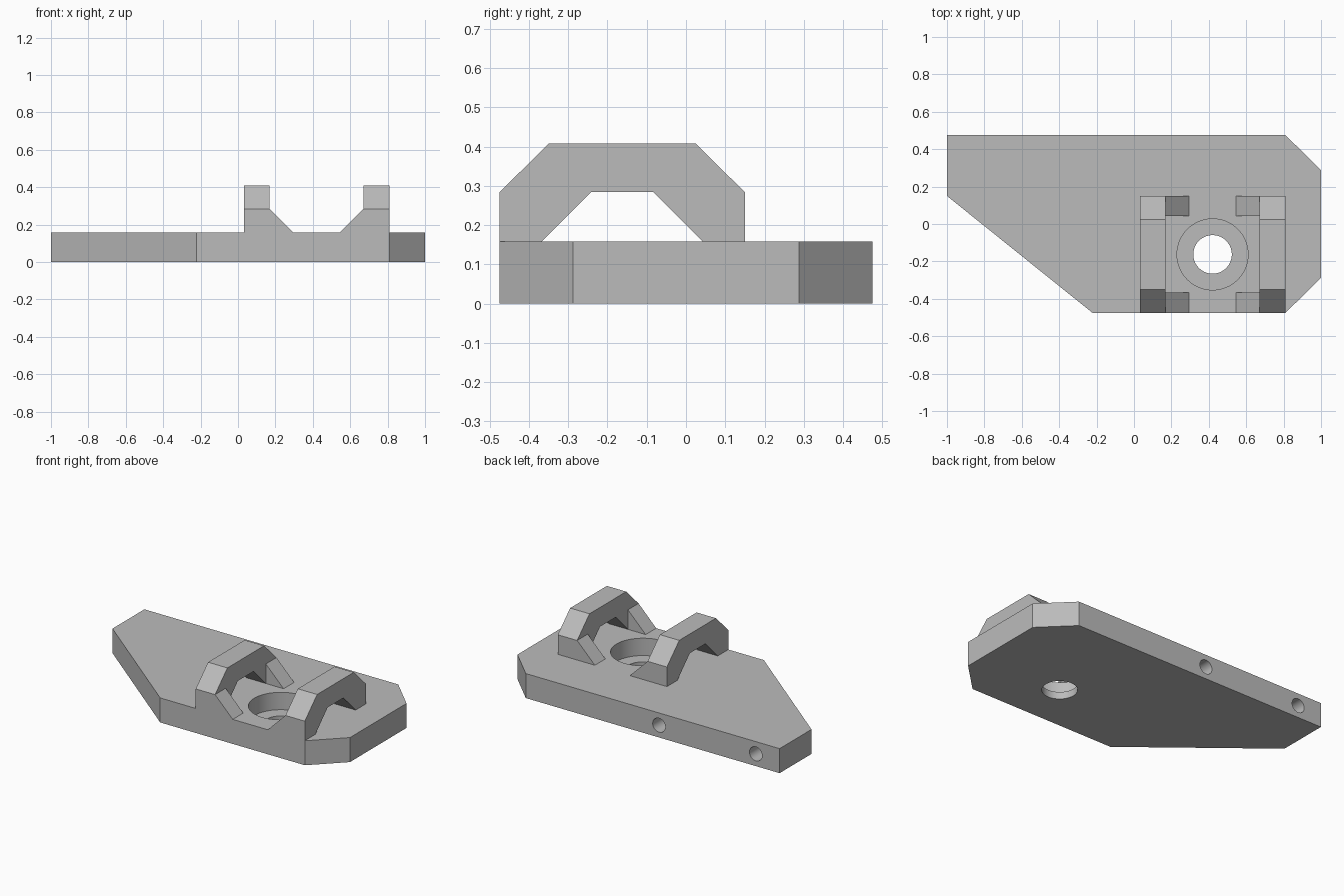
import bpy, bmesh, math
from mathutils import Vector

cube = bpy.data.objects.get("Cube")
if cube:
    bpy.data.objects.remove(cube, do_unlink=True)

grey = bpy.data.materials.new("plain grey")
grey.use_nodes = True
colour = (0.5, 0.5, 0.5, 1)
grey.diffuse_color = colour
grey.node_tree.nodes["Principled BSDF"].inputs["Base Color"].default_value = colour


def prism(name, points, direction):
    """Extrude a closed polygon of 3D points along a direction."""
    bm = bmesh.new()
    face = bm.faces.new([bm.verts.new(p) for p in points])
    ext = bmesh.ops.extrude_face_region(bm, geom=[face])
    verts = [v for v in ext["geom"] if isinstance(v, bmesh.types.BMVert)]
    bmesh.ops.translate(bm, verts=verts, vec=Vector(direction))
    bmesh.ops.recalc_face_normals(bm, faces=bm.faces)
    mesh = bpy.data.meshes.new(name)
    bm.to_mesh(mesh)
    bm.free()
    mesh.materials.append(grey)
    obj = bpy.data.objects.new(name, mesh)
    bpy.context.collection.objects.link(obj)
    return obj


def drill(target, radius, depth, location, rotation=(0, 0, 0)):
    """Cut a round hole and discard the cutter."""
    bpy.ops.mesh.primitive_cylinder_add(vertices=64, radius=radius, depth=depth,
                                        location=location, rotation=rotation)
    cutter = bpy.context.object
    cutter.hide_render = True
    cutter.data.materials.append(grey)
    mod = target.modifiers.new("hole", 'BOOLEAN')
    mod.operation = 'DIFFERENCE'
    mod.solver = 'EXACT'
    mod.object = cutter
    bpy.context.view_layer.objects.active = target
    bpy.ops.object.modifier_apply(modifier=mod.name)
    bpy.data.objects.remove(cutter, do_unlink=True)


TOP = 0.158          # plate thickness
SHOULDER = 0.284     # height of the arch underside and gussets
CREST = 0.408        # top of the arches
FRONT, BACK = -0.475, 0.15
MID_X, MID_Y = 0.42, -0.1625

# Base plate
outline = [(-1, 0.475), (0.81, 0.475), (1, 0.288), (1, -0.288),
           (0.81, -0.475), (-0.222, -0.475), (-1, 0.15)]
plate = prism("base_plate", [(x, y, 0) for x, y in outline], (0, 0, TOP))

# Counterbored hole, then two blind holes in the back edge
drill(plate, 0.19, 0.224, (MID_X, MID_Y, TOP))
drill(plate, 0.103, 1, (MID_X, MID_Y, 0))
for x in (-0.14, -0.83):
    drill(plate, 0.045, 0.6, (x, 0.475, TOP / 2), (math.pi / 2, 0, 0))
bpy.ops.object.select_all(action='DESELECT')
plate.select_set(True)
bpy.context.view_layer.objects.active = plate
bpy.ops.object.shade_smooth_by_angle(angle=math.radians(30))

# Two arches with a pair of triangular gussets each
half_arch = [(0.3125, TOP), (0.3125, SHOULDER), (0.187, CREST)]
half_opening = [(0.205, TOP), (0.08, SHOULDER)]
profile = (half_arch + [(-y, z) for y, z in reversed(half_arch)]
           + [(-y, z) for y, z in half_opening] + half_opening[::-1])
for side, word in ((-1, "right"), (1, "left")):
    inner = MID_X + side * 0.251
    prism(word + "_arch", [(inner, MID_Y + y, z) for y, z in profile],
          (side * 0.138, 0, 0))
    foot = inner - side * 0.126
    for place, y in (("front", FRONT), ("back", BACK - 0.1075)):
        prism(f"{word}_{place}_gusset",
              [(inner, y, TOP), (foot, y, TOP), (inner, y, SHOULDER)],
              (0, 0.1075, 0))
